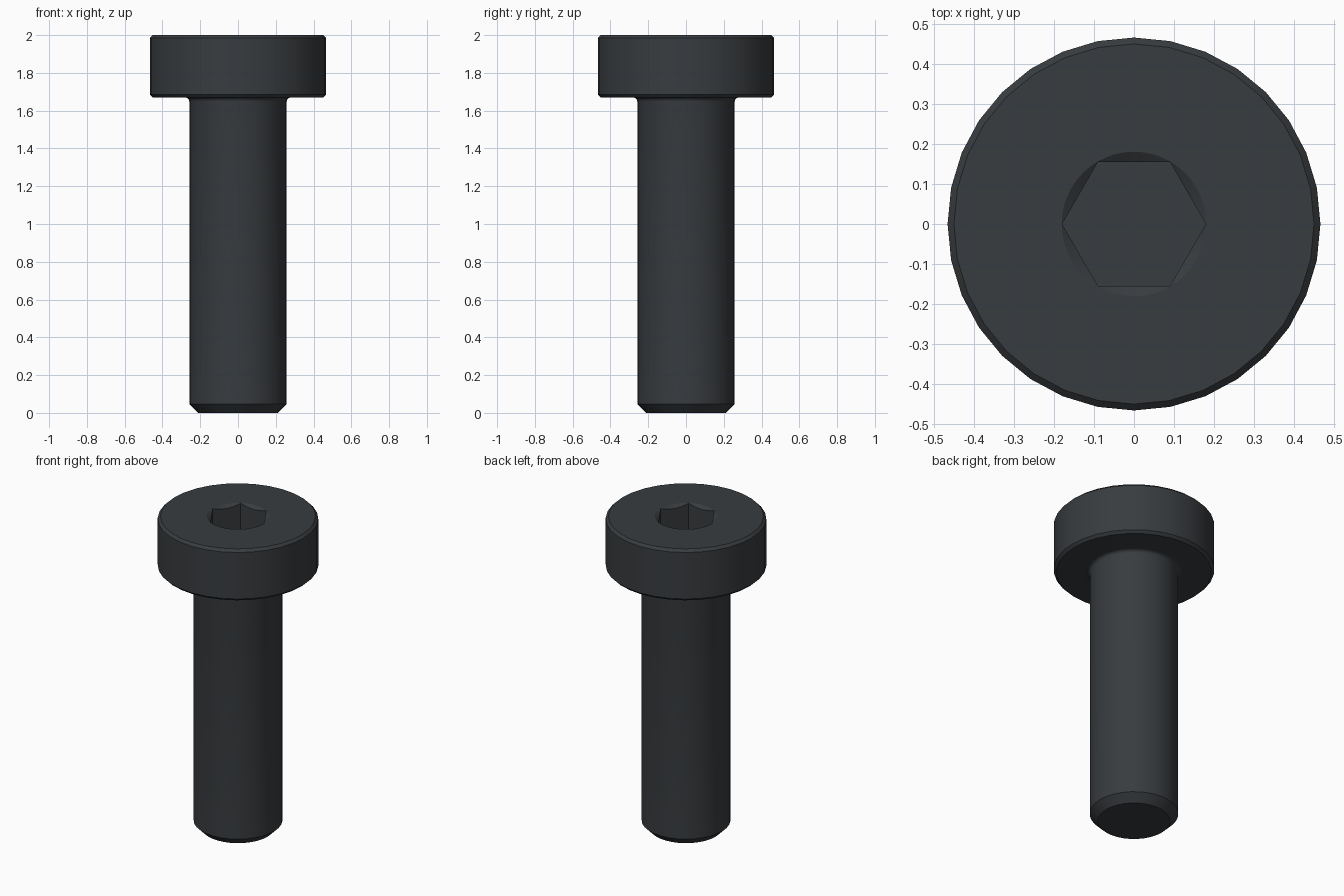
import bpy
import math

if "Cube" in bpy.data.objects:
    bpy.data.objects.remove(bpy.data.objects["Cube"])

SIDES = 32


def lathe(name, profile, sides):
    """Closed solid of revolution around z from (radius, z) points, bottom to top."""
    verts, faces = [], []
    for r, z in profile:
        for i in range(sides):
            a = 2 * math.pi * i / sides
            verts.append((r * math.cos(a), r * math.sin(a), z))
    for k in range(len(profile) - 1):
        for i in range(sides):
            j = (i + 1) % sides
            b, t = k * sides, (k + 1) * sides
            faces.append((b + i, b + j, t + j, t + i))
    faces.append(tuple(reversed(range(sides))))
    faces.append(tuple(range(len(verts) - sides, len(verts))))
    mesh = bpy.data.meshes.new(name)
    mesh.from_pydata(verts, [], faces)
    obj = bpy.data.objects.new(name, mesh)
    bpy.context.collection.objects.link(obj)
    return obj


# bolt body: chamfered tip, shank, fillet under the head, chamfered head
shank_r, head_r, head_z, fil, ch = 0.258, 0.467, 1.67, 0.022, 0.016
profile = [(0.21, 0), (shank_r, 0.048)]
for k in range(5):
    a = math.pi / 2 * k / 4
    profile.append((shank_r + fil * (1 - math.cos(a)), head_z - fil * (1 - math.sin(a))))
profile += [(head_r - ch, head_z), (head_r, head_z + ch),
            (head_r, 2 - ch), (head_r - ch, 2)]
bolt = lathe("socket_bolt", profile, SIDES)

# hexagonal socket and its conical lead-in
socket = lathe("socket_cutter", [(0.18, 1.78), (0.18, 2.1)], 6)
lead_in = lathe("lead_in_cutter", [(0.121, 1.96), (0.241, 2.04)], 48)

bpy.context.view_layer.objects.active = bolt
bolt.select_set(True)
for cutter in (socket, lead_in):
    mod = bolt.modifiers.new(cutter.name, 'BOOLEAN')
    mod.operation = 'DIFFERENCE'
    mod.solver = 'EXACT'
    mod.object = cutter
    bpy.ops.object.modifier_apply(modifier=mod.name)
    bpy.data.objects.remove(cutter)

# dark steel finish
steel = bpy.data.materials.new("dark_steel")
steel.diffuse_color = (0.04, 0.045, 0.05, 1)
steel.use_nodes = True
steel.node_tree.nodes["Principled BSDF"].inputs["Base Color"].default_value = steel.diffuse_color
bolt.data.materials.clear()
bolt.data.materials.append(steel)
bpy.ops.object.shade_smooth_by_angle(angle=math.radians(25))
